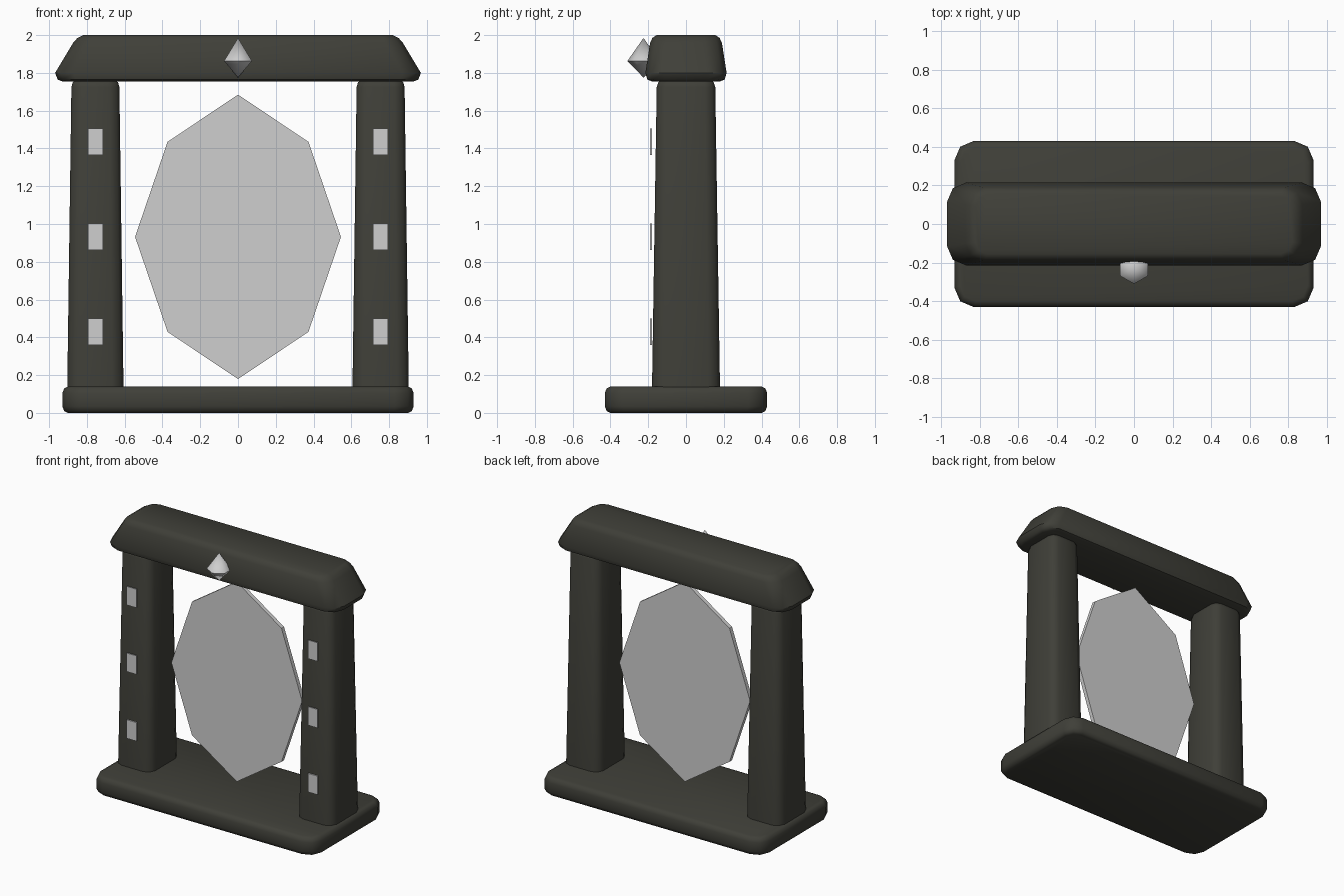
import bpy
import bmesh
import math

default = bpy.data.objects.get("Cube")
if default:
    bpy.data.objects.remove(default, do_unlink=True)


def material(name, colour):
    mat = bpy.data.materials.new(name)
    mat.use_nodes = True
    mat.diffuse_color = (*colour, 1)
    mat.node_tree.nodes["Principled BSDF"].inputs["Base Color"].default_value = (*colour, 1)
    return mat


STONE = material("dark stone", (0.05, 0.05, 0.04))
SILVER = material("pale silver", (0.62, 0.62, 0.62))


def finish(name, bm, mat, angle=None):
    bmesh.ops.recalc_face_normals(bm, faces=bm.faces[:])
    mesh = bpy.data.meshes.new(name)
    bm.to_mesh(mesh)
    bm.free()
    mesh.materials.append(mat)
    obj = bpy.data.objects.new(name, mesh)
    bpy.context.collection.objects.link(obj)
    if angle:
        bpy.ops.object.select_all(action='DESELECT')
        obj.select_set(True)
        bpy.context.view_layer.objects.active = obj
        bpy.ops.object.shade_smooth_by_angle(angle=math.radians(angle))
    return obj


def rounded_rect(hx, hy, corner):
    """Counter-clockwise outline with two-segment rounded corners."""
    c, d = corner, corner * 0.3
    quarter = [(hx, hy - c), (hx - d, hy - d), (hx - c, hy)]
    left = [(-x, y) for x, y in reversed(quarter)]
    upper = quarter + left
    return upper + [(-x, -y) for x, y in upper]


def loft(name, rings, mat, cx=0):
    """Skin rounded rectangles given as (z, half x, half y, corner)."""
    bm = bmesh.new()
    loops = [[bm.verts.new((cx + x, y, z)) for x, y in rounded_rect(hx, hy, c)]
             for z, hx, hy, c in rings]
    for low, high in zip(loops, loops[1:]):
        for i in range(len(low)):
            j = (i + 1) % len(low)
            bm.faces.new((low[i], low[j], high[j], high[i]))
    bm.faces.new(loops[0])
    bm.faces.new(loops[-1])
    return finish(name, bm, mat, 48)


# Base slab and sloping lintel
loft("base", [(0, 0.90, 0.40, 0.08), (0.01, 0.92, 0.42, 0.095),
              (0.035, 0.93, 0.43, 0.1), (0.105, 0.93, 0.43, 0.1),
              (0.13, 0.92, 0.42, 0.095), (0.14, 0.90, 0.40, 0.08)], STONE)
loft("lintel", [(1.755, 0.93, 0.18, 0.08), (1.765, 0.955, 0.205, 0.095),
                (1.80, 0.968, 0.215, 0.1), (1.96, 0.872, 0.19, 0.09),
                (1.985, 0.85, 0.178, 0.08), (2.0, 0.82, 0.155, 0.06)], STONE)

# Tapered pillars with small inlaid plates on the front
for side, sx in (("right", -1), ("left", 1)):
    loft(side + "_pillar", [(0.13, 0.149, 0.18, 0.06), (1.725, 0.127, 0.155, 0.055),
                            (1.75, 0.12, 0.147, 0.05), (1.76, 0.105, 0.13, 0.04)],
         STONE, sx * 0.755)
    for level, z in (("lower", 0.43), ("middle", 0.933), ("upper", 1.435)):
        bm = bmesh.new()
        bmesh.ops.create_cube(bm, size=1)
        bmesh.ops.scale(bm, vec=(0.08, 0.0095, 0.14), verts=bm.verts)
        bmesh.ops.translate(bm, vec=(sx * 0.755, -0.185, z), verts=bm.verts)
        finish(f"{side}_{level}_plate", bm, SILVER)

# Thin eight-sided mirror hanging between the pillars
bm = bmesh.new()
outline = [(0, 0.753), (0.373, 0.503), (0.545, 0), (0.373, -0.503),
           (0, -0.753), (-0.373, -0.503), (-0.545, 0), (-0.373, 0.503)]
face = bm.faces.new([bm.verts.new((x, -0.015, 0.932 + z)) for x, z in outline])
extruded = bmesh.ops.extrude_face_region(bm, geom=[face], use_keep_orig=True)
bmesh.ops.translate(bm, vec=(0, 0.03, 0),
                    verts=[v for v in extruded["geom"] if isinstance(v, bmesh.types.BMVert)])
finish("mirror_panel", bm, SILVER)

# Six-sided gem on the lintel, one corner facing forward
bm = bmesh.new()
girdle = [bm.verts.new((0.085 * math.sin(a), -0.225 - 0.085 * math.cos(a), 1.863))
          for a in (math.tau * i / 6 for i in range(6))]
for z in (1.985, 1.775):
    tip = bm.verts.new((0, -0.225, z))
    for i in range(6):
        bm.faces.new((girdle[i], girdle[(i + 1) % 6], tip))
finish("gem", bm, SILVER, 60)
